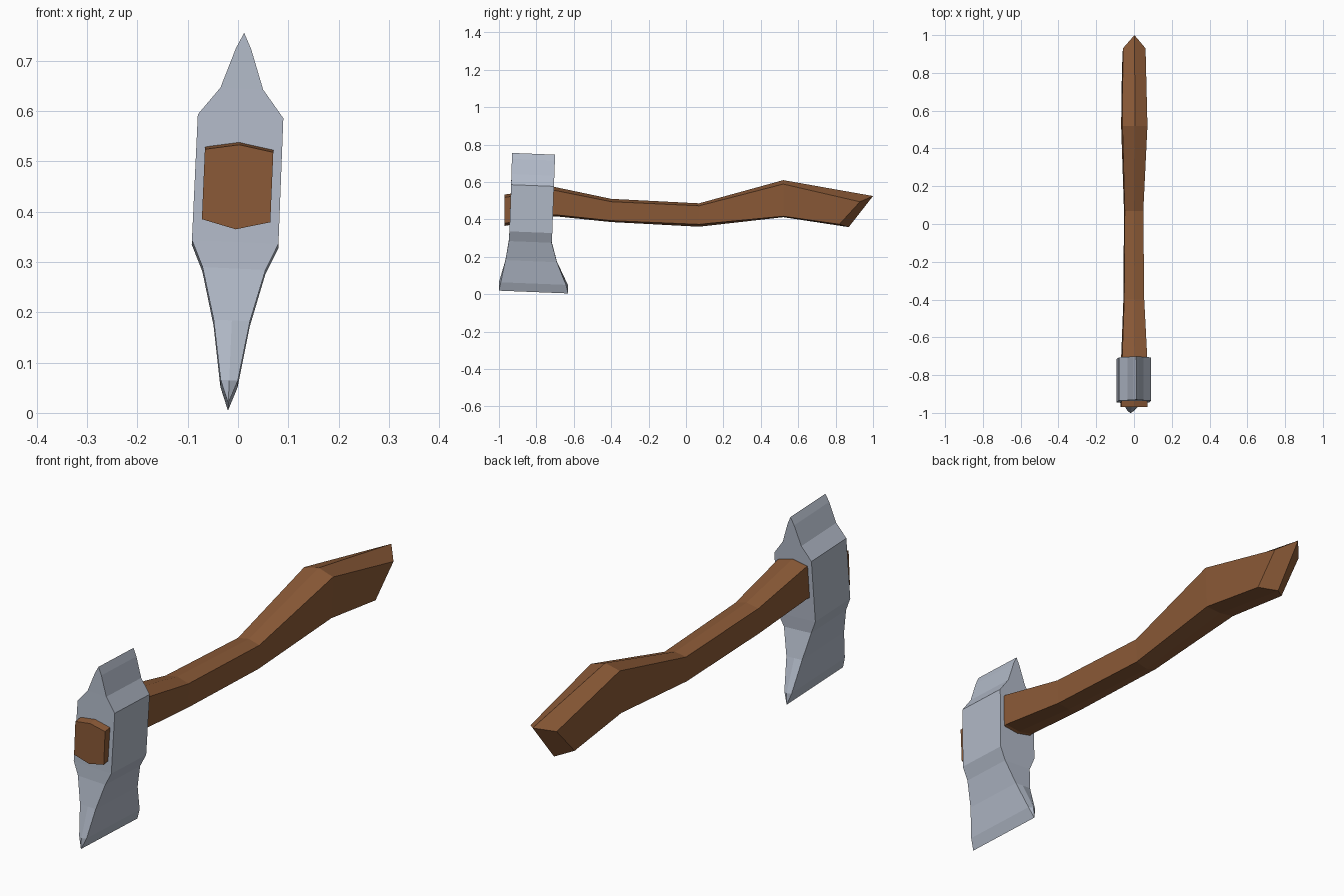
import bpy, bmesh

if "Cube" in bpy.data.objects:
    bpy.data.objects.remove(bpy.data.objects["Cube"])


def material(name, rgb):
    m = bpy.data.materials.new(name)
    m.diffuse_color = (*rgb, 1)
    m.use_nodes = True
    m.node_tree.nodes["Principled BSDF"].inputs["Base Color"].default_value = m.diffuse_color
    return m


def lean(p):
    """The whole axe leans slightly to one side."""
    x, y, z = p
    return (x + 0.043 * (z - 0.47), y, z - 0.045 * x)


def loft(name, rings, mat):
    """Skin six-point rings; each end is closed by two quads along its middle."""
    bm = bmesh.new()
    vs = [[bm.verts.new(lean(p)) for p in ring] for ring in rings]
    for a, b in zip(vs, vs[1:]):
        for i in range(6):
            j = (i + 1) % 6
            bm.faces.new((a[i], a[j], b[j], b[i]))
    for r in (vs[0], vs[-1]):
        bm.faces.new((r[0], r[1], r[4], r[5]))
        bm.faces.new((r[1], r[2], r[3], r[4]))
    bmesh.ops.remove_doubles(bm, verts=bm.verts[:], dist=0.0005)
    bmesh.ops.recalc_face_normals(bm, faces=bm.faces[:])
    me = bpy.data.meshes.new(name)
    bm.to_mesh(me)
    bm.free()
    me.materials.append(mat)
    ob = bpy.data.objects.new(name, me)
    bpy.context.collection.objects.link(ob)
    return ob


wood = material("brown wood", (0.258, 0.102, 0.038))
steel = material("grey steel", (0.445, 0.491, 0.578))

# Axe head: z, half width, front y, back y, extra bulge of the middle crease
head = [
    (0.012, 0.0, -1.0, -0.63, 0.0),
    (0.058, 0.017, -0.99, -0.642, 0.01),
    (0.178, 0.036, -0.965, -0.69, 0.0),
    (0.282, 0.0625, -0.947, -0.718, 0.0),
    (0.335, 0.086, -0.944, -0.715, 0.0),
    (0.585, 0.085, -0.935, -0.706, 0.0),
    (0.640, 0.0425, -0.933, -0.704, 0.0),
    (0.720, 0.015, -0.931, -0.701, 0.0),
    (0.751, 0.0, -0.93, -0.70, 0.0),
]


def head_ring(z, w, f, b, c):
    zf, zb = z - 0.04 * (f + 0.82), z - 0.04 * (b + 0.82)
    return [(-w, f, zf), (0, f - c, zf), (w, f, zf),
            (w, b, zb), (0, b + c, zb), (-w, b, zb)]


loft("axe_head", [head_ring(*s) for s in head], steel)

# Handle: half width, then (y, z) of top ridge, top side, bottom side, bottom ridge
handle = [
    (0.068, (-0.97, 0.533), (-0.97, 0.521), (-0.97, 0.382), (-0.97, 0.365)),
    (0.066, (-0.70, 0.573), (-0.70, 0.558), (-0.70, 0.428), (-0.70, 0.417)),
    (0.053, (-0.40, 0.510), (-0.40, 0.497), (-0.40, 0.396), (-0.40, 0.386)),
    (0.049, (0.07, 0.486), (0.07, 0.475), (0.07, 0.376), (0.07, 0.361)),
    (0.066, (0.52, 0.610), (0.52, 0.592), (0.52, 0.420), (0.52, 0.412)),
    (0.060, (1.0, 0.525), (0.93, 0.497), (0.82, 0.377), (0.87, 0.359)),
]


def handle_ring(w, tr, ts, bs, br):
    return [(-w, *ts), (0, *tr), (w, *ts), (w, *bs), (0, *br), (-w, *bs)]


loft("handle", [handle_ring(*s) for s in handle], wood)
